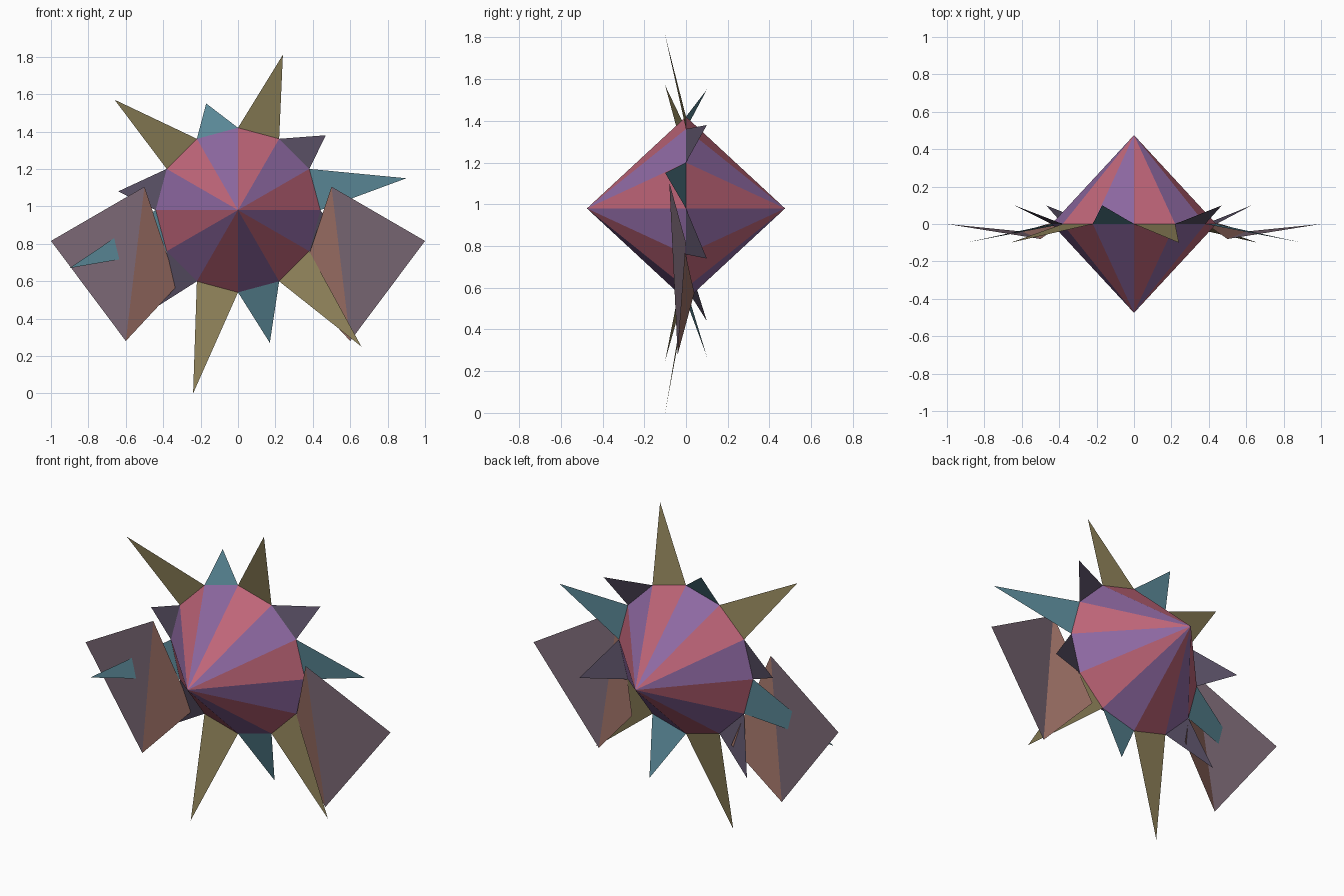
import bpy
from math import sin, cos, radians

if "Cube" in bpy.data.objects:
    bpy.data.objects.remove(bpy.data.objects["Cube"])

CENTRE_Z, RADIUS, DEPTH, SIDES = 0.98, 0.44, 0.475, 12


def material(name, rgb):
    m = bpy.data.materials.new(name)
    m.diffuse_color = (*rgb, 1)
    m.use_nodes = True
    m.node_tree.nodes["Principled BSDF"].inputs["Base Color"].default_value = m.diffuse_color
    return m


PINK = material("pink", (0.52, 0.13, 0.19))
PURPLE = material("purple", (0.27, 0.14, 0.36))
GOLD = material("gold", (0.27, 0.22, 0.10))
TEAL = material("teal", (0.10, 0.24, 0.30))
DUSK = material("dusk", (0.10, 0.08, 0.13))
MAUVE = material("mauve", (0.20, 0.14, 0.18))
COPPER = material("copper", (0.33, 0.16, 0.13))


def build(name, verts, faces, mats, face_mats):
    mesh = bpy.data.meshes.new(name)
    mesh.from_pydata(verts, [], faces)
    for m in mats:
        mesh.materials.append(m)
    for poly, index in zip(mesh.polygons, face_mats):
        poly.material_index = index
    obj = bpy.data.objects.new(name, mesh)
    bpy.context.collection.objects.link(obj)
    return obj


def rim(i):
    a = radians(360 / SIDES * i)
    return (RADIUS * sin(a), 0, CENTRE_Z + RADIUS * cos(a))


# Faceted body: two twelve-sided pyramids joined at the rim
verts = [rim(i) for i in range(SIDES)]
verts += [(0, -DEPTH, CENTRE_Z), (0, DEPTH, CENTRE_Z)]
faces, tints = [], []
for i in range(SIDES):
    j = (i + 1) % SIDES
    faces += [(j, i, SIDES), (i, j, SIDES + 1)]
    tints += [i % 2, i % 2]
build("body", verts, faces, [PINK, PURPLE], tints)

# Spikes: one flat triangle per rim edge, leaning forward and back in turn
tips = [
    (0.24, 1.81, GOLD), (0.47, 1.38, DUSK), (0.90, 1.15, TEAL),
    (0.63, 0.74, DUSK), (0.66, 0.25, GOLD), (0.17, 0.27, TEAL),
    (-0.24, 0.00, GOLD), (-0.47, 0.44, DUSK), (-0.90, 0.67, TEAL),
    (-0.64, 1.08, DUSK), (-0.66, 1.57, GOLD), (-0.17, 1.55, TEAL),
]
for i, (x, z, mat) in enumerate(tips):
    lean = -0.1 if i % 2 == 0 else 0.1
    build(f"spike_{i + 1}", [rim(i), rim(i + 1), (x, lean, z)],
          [(1, 0, 2)], [mat], [0])

# Wings: folded sheets, mirrored left and right
for side, s in (("left", -1), ("right", 1)):
    top, outer = (s * 0.5, -0.08, 1.105), (s * 1.0, 0, 0.815)
    bottom, inner = (s * 0.6, -0.04, 0.28), (s * 0.325, 0.04, 0.575)
    faces = [(0, 2, 1), (0, 3, 2)]
    if s > 0:
        faces = [f[::-1] for f in faces]
    build(f"{side}_wing", [top, outer, bottom, inner], faces,
          [MAUVE, COPPER], [0, 1])
